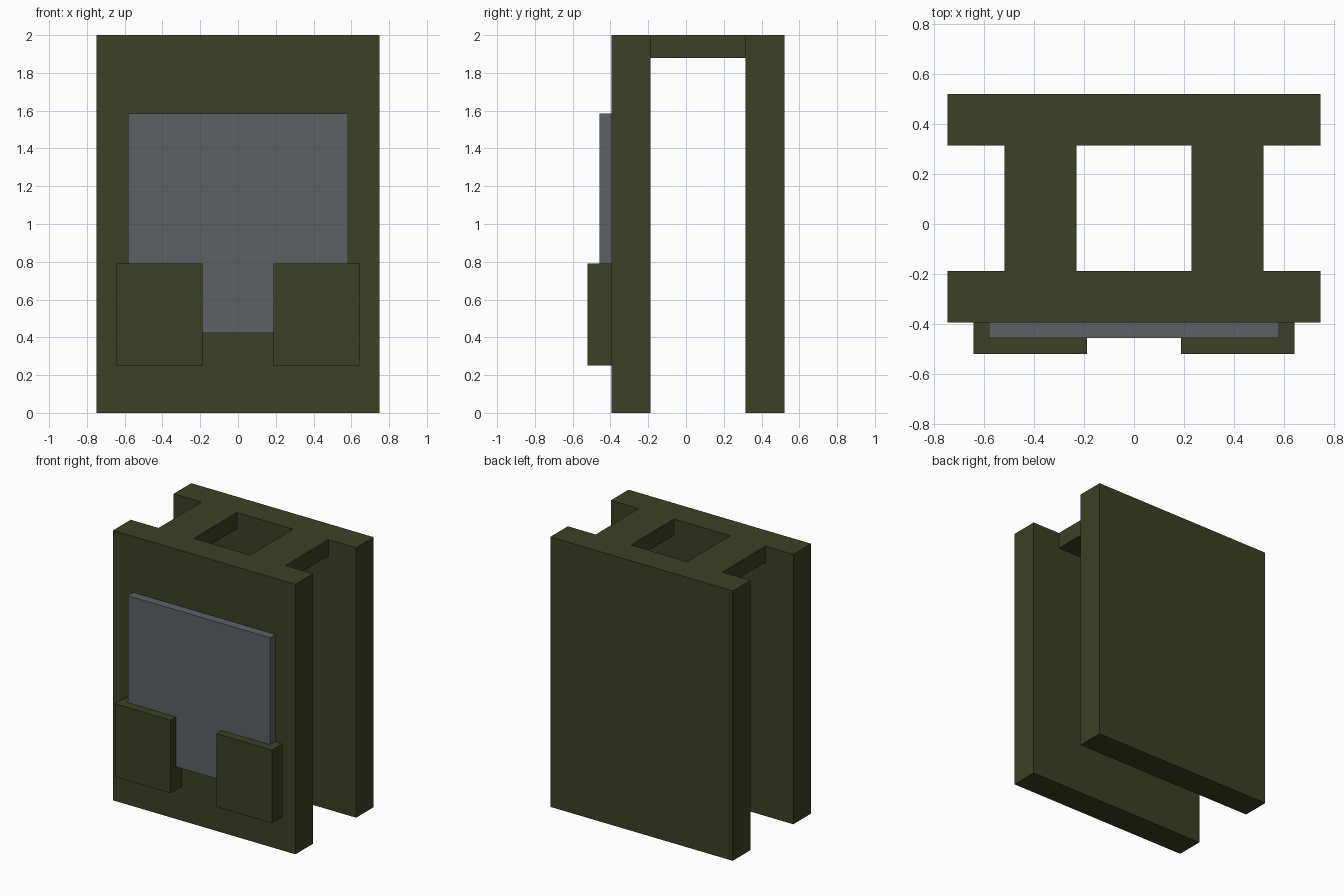
import bpy
import bmesh
from mathutils import Vector

if "Cube" in bpy.data.objects:
    bpy.data.objects.remove(bpy.data.objects["Cube"])


def material(name, rgb):
    m = bpy.data.materials.new(name)
    m.diffuse_color = (*rgb, 1.0)
    m.use_nodes = True
    m.node_tree.nodes["Principled BSDF"].inputs["Base Color"].default_value = m.diffuse_color
    return m


olive = material("olive fabric", (0.045, 0.051, 0.018))
grey = material("grey plate", (0.109, 0.119, 0.130))


def box(name, x, y, z, mat):
    """Box from (min, max) ranges on each axis."""
    lo, hi = Vector((x[0], y[0], z[0])), Vector((x[1], y[1], z[1]))
    bm = bmesh.new()
    bmesh.ops.create_cube(bm, size=1.0)
    bmesh.ops.scale(bm, vec=hi - lo, verts=bm.verts)
    mesh = bpy.data.meshes.new(name)
    bm.to_mesh(mesh)
    bm.free()
    mesh.materials.append(mat)
    obj = bpy.data.objects.new(name, mesh)
    obj.location = (lo + hi) / 2
    bpy.context.collection.objects.link(obj)


# Front and back body panels
box("front_panel", (-0.748, 0.748), (-0.395, -0.188), (0, 2), olive)
box("back_panel", (-0.748, 0.748), (0.315, 0.521), (0, 2), olive)

# Armour plate on the chest
box("chest_plate", (-0.582, 0.582), (-0.458, -0.395), (0.423, 1.585), grey)

# Shoulder straps and front pouches, one pair each
for side, s in (("left", -1), ("right", 1)):
    box(f"{side}_shoulder_strap", sorted((s * 0.23, s * 0.52)),
        (-0.188, 0.315), (1.88, 2), olive)
    box(f"{side}_pouch", sorted((s * 0.188, s * 0.643)),
        (-0.521, -0.395), (0.25, 0.792), olive)
